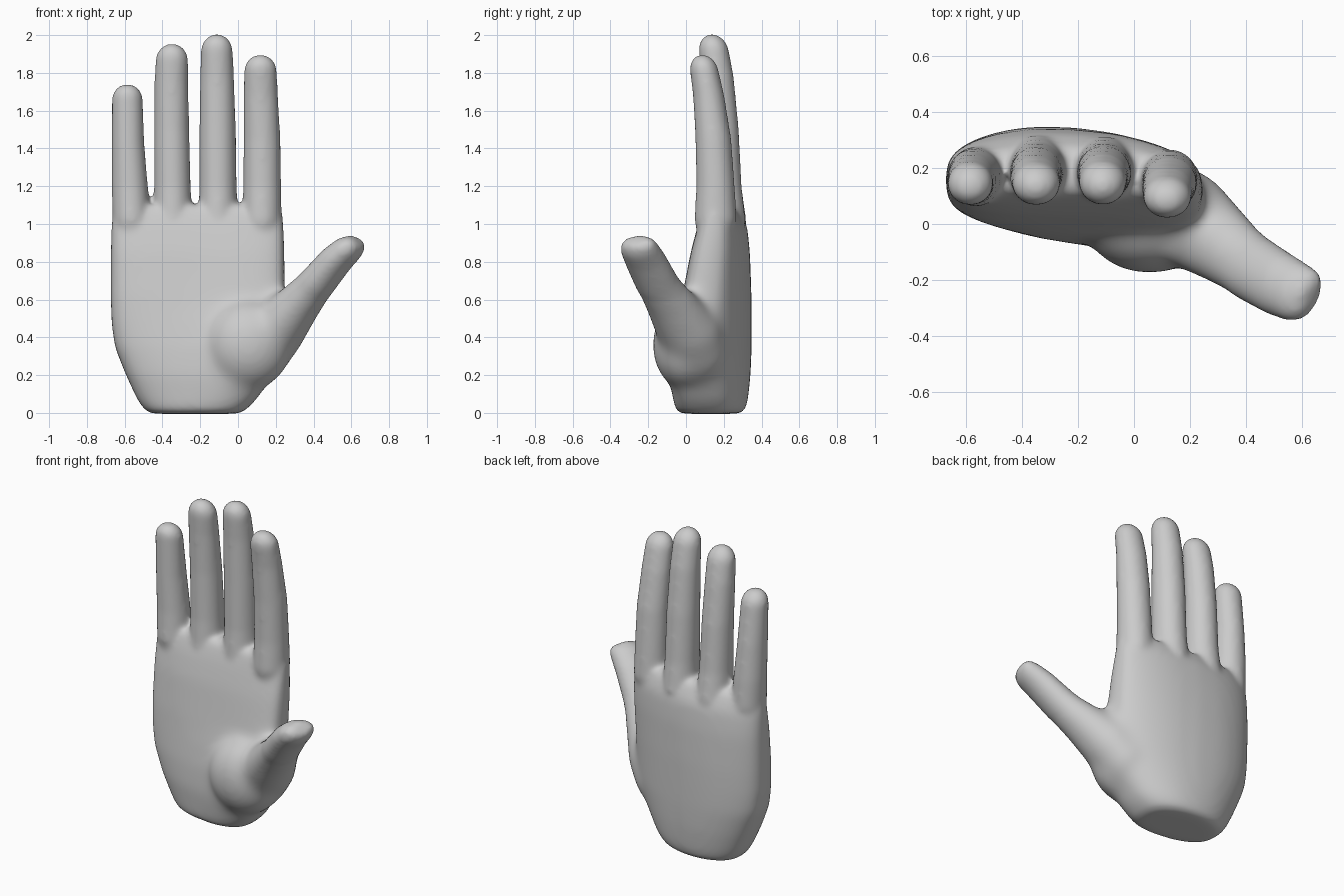
import bpy, bmesh, math
from mathutils import Vector, Matrix

SEG = 40


def loft(bm, rings):
    """Skin a closed tube through lists of points."""
    loops = [[bm.verts.new(p) for p in ring] for ring in rings]
    faces = [bm.faces.new(loops[0][::-1]), bm.faces.new(loops[-1])]
    for a, b in zip(loops, loops[1:]):
        for i in range(SEG):
            j = (i + 1) % SEG
            faces.append(bm.faces.new((a[i], a[j], b[j], b[i])))
    bmesh.ops.recalc_face_normals(bm, faces=faces)


def ellipse(c, u, v):
    return [Vector(c) + u * math.cos(math.tau * i / SEG) + v * math.sin(math.tau * i / SEG)
            for i in range(SEG)]


def power(s, e):
    return math.copysign(abs(s) ** e, s)


def blend(u, abc):
    """Parabola through three values at u = -1, 0, 1."""
    a, b, c = abc
    return b + (c - a) / 2 * u + ((a + c) / 2 - b) * u * u


def palm_ring(z, x0, x1, front, back):
    pts = []
    for i in range(SEG):
        t = math.tau * i / SEG
        u, v = power(math.cos(t), 0.66), power(math.sin(t), 0.54)
        f, b = blend(u, front), blend(u, back)
        pts.append(Vector(((x0 + x1) / 2 + u * (x1 - x0) / 2, (f + b) / 2 + v * (b - f) / 2, z)))
    return pts


def finger(bm, stations, tip_z):
    """Stations of (x, y, z, half width, half depth), then a domed tip."""
    rings = [ellipse(s[:3], Vector((s[3], 0, 0)), Vector((0, s[4], 0))) for s in stations]
    x, y, z, rx, ry = stations[-1]
    for k in range(1, 8):
        a = math.pi / 2 * k / 7.4
        c, s = math.cos(a), math.sin(a)
        rings.append(ellipse((x, y - 0.012 * s, z + (tip_z - z) * s),
                             Vector((rx * c, 0, 0)), Vector((0, ry * c, 0))))
    loft(bm, rings)


def fused(bm, name, voxel, iterations):
    """Object whose overlapping tubes are merged into one soft skin."""
    mesh = bpy.data.meshes.new(name)
    bm.to_mesh(mesh)
    bm.free()
    ob = bpy.data.objects.new(name, mesh)
    bpy.context.collection.objects.link(ob)
    fuse = ob.modifiers.new("fuse", 'REMESH')
    fuse.mode = 'VOXEL'
    fuse.voxel_size = voxel
    fuse.use_smooth_shade = True
    soft = ob.modifiers.new("soften", 'SMOOTH')
    soft.factor = 0.5
    soft.iterations = iterations
    return ob


# palm: height, left, right, front y and back y at left / middle / right
bm = bmesh.new()
loft(bm, [palm_ring(*s) for s in (
    (-0.005, -0.48, 0.02, (0.01, -0.05, -0.04), (0.27, 0.31, 0.25)),
    (0.06, -0.53, 0.09, (0.01, -0.06, -0.07), (0.28, 0.328, 0.25)),
    (0.20, -0.595, 0.19, (-0.01, -0.075, -0.12), (0.295, 0.340, 0.22)),
    (0.35, -0.655, 0.26, (-0.01, -0.065, -0.14), (0.305, 0.344, 0.21)),
    (0.48, -0.672, 0.26, (-0.005, -0.04, -0.11), (0.305, 0.345, 0.22)),
    (0.62, -0.676, 0.25, (0.00, -0.01, -0.05), (0.305, 0.345, 0.235)),
    (0.85, -0.676, 0.25, (0.025, 0.03, 0.00), (0.30, 0.338, 0.25)),
    (0.99, -0.674, 0.246, (0.055, 0.065, 0.04), (0.28, 0.325, 0.25)),
    (1.105, -0.665, 0.236, (0.095, 0.105, 0.075), (0.24, 0.27, 0.225)),
)])

# fleshy mound at the thumb root
bmesh.ops.create_uvsphere(bm, u_segments=40, v_segments=24, radius=1, matrix=Matrix.LocRotScale(
    Vector((0.055, 0.0, 0.36)), None, Vector((0.23, 0.178, 0.24))))

# thumb: flattened tube leaning out and forward from a broad root
wide = Vector((0.4, 0.917, 0))
thin = Vector((-0.66, 0.288, 0.69))
thumb = [ellipse(c, wide * w, thin * n) for c, w, n in (
    ((-0.01, 0.06, 0.18), 0.16, 0.13),
    ((0.10, 0.045, 0.31), 0.19, 0.16),
    ((0.205, 0.01, 0.44), 0.172, 0.155),
    ((0.325, -0.08, 0.58), 0.14, 0.118),
    ((0.42, -0.155, 0.69), 0.12, 0.095),
    ((0.52, -0.215, 0.81), 0.115, 0.085),
    ((0.587, -0.248, 0.872), 0.107, 0.075),
    ((0.622, -0.257, 0.90), 0.093, 0.056),
    ((0.637, -0.26, 0.913), 0.06, 0.034),
)]
loft(bm, thumb)

# strongly smoothed palm and thumb root
base = fused(bm, "palm_helper", 0.018, 30)
base_eval = base.evaluated_get(bpy.context.evaluated_depsgraph_get())
bm = bmesh.new()
bm.from_mesh(base_eval.to_mesh())
bpy.data.objects.remove(base)

# crisp outer thumb
centre = sum(thumb[3], Vector()) / SEG
loft(bm, [[centre + (p - centre) * 0.9 for p in thumb[3]]] + thumb[4:])

# little, ring, middle and index fingers, rooted inside the palm
finger(bm, [(-0.55, 0.17, 0.80, 0.08, 0.06), (-0.565, 0.17, 1.02, 0.099, 0.108),
            (-0.573, 0.17, 1.2, 0.096, 0.10), (-0.582, 0.16, 1.42, 0.087, 0.092),
            (-0.586, 0.145, 1.66, 0.082, 0.078)], 1.742)
finger(bm, [(-0.345, 0.20, 0.80, 0.09, 0.08), (-0.346, 0.198, 1.02, 0.105, 0.122),
            (-0.347, 0.19, 1.2, 0.097, 0.104), (-0.351, 0.18, 1.5, 0.093, 0.095),
            (-0.353, 0.16, 1.75, 0.09, 0.085), (-0.35, 0.145, 1.865, 0.087, 0.078)], 1.956)
finger(bm, [(-0.105, 0.19, 0.80, 0.09, 0.08), (-0.105, 0.193, 1.02, 0.106, 0.122),
            (-0.106, 0.188, 1.2, 0.099, 0.107), (-0.108, 0.18, 1.5, 0.097, 0.10),
            (-0.111, 0.165, 1.78, 0.09, 0.088), (-0.112, 0.148, 1.915, 0.085, 0.08)], 2.006)
finger(bm, [(0.120, 0.15, 0.80, 0.08, 0.06), (0.127, 0.157, 1.02, 0.105, 0.112),
            (0.128, 0.156, 1.2, 0.101, 0.102), (0.127, 0.145, 1.45, 0.098, 0.095),
            (0.120, 0.12, 1.68, 0.092, 0.083), (0.119, 0.097, 1.81, 0.087, 0.076)], 1.898)

# finished hand
hand = fused(bm, "hand", 0.013, 16)
skin = bpy.data.materials.new("light grey")
skin.diffuse_color = (0.6, 0.6, 0.6, 1)
hand.data.materials.clear()
hand.data.materials.append(skin)
